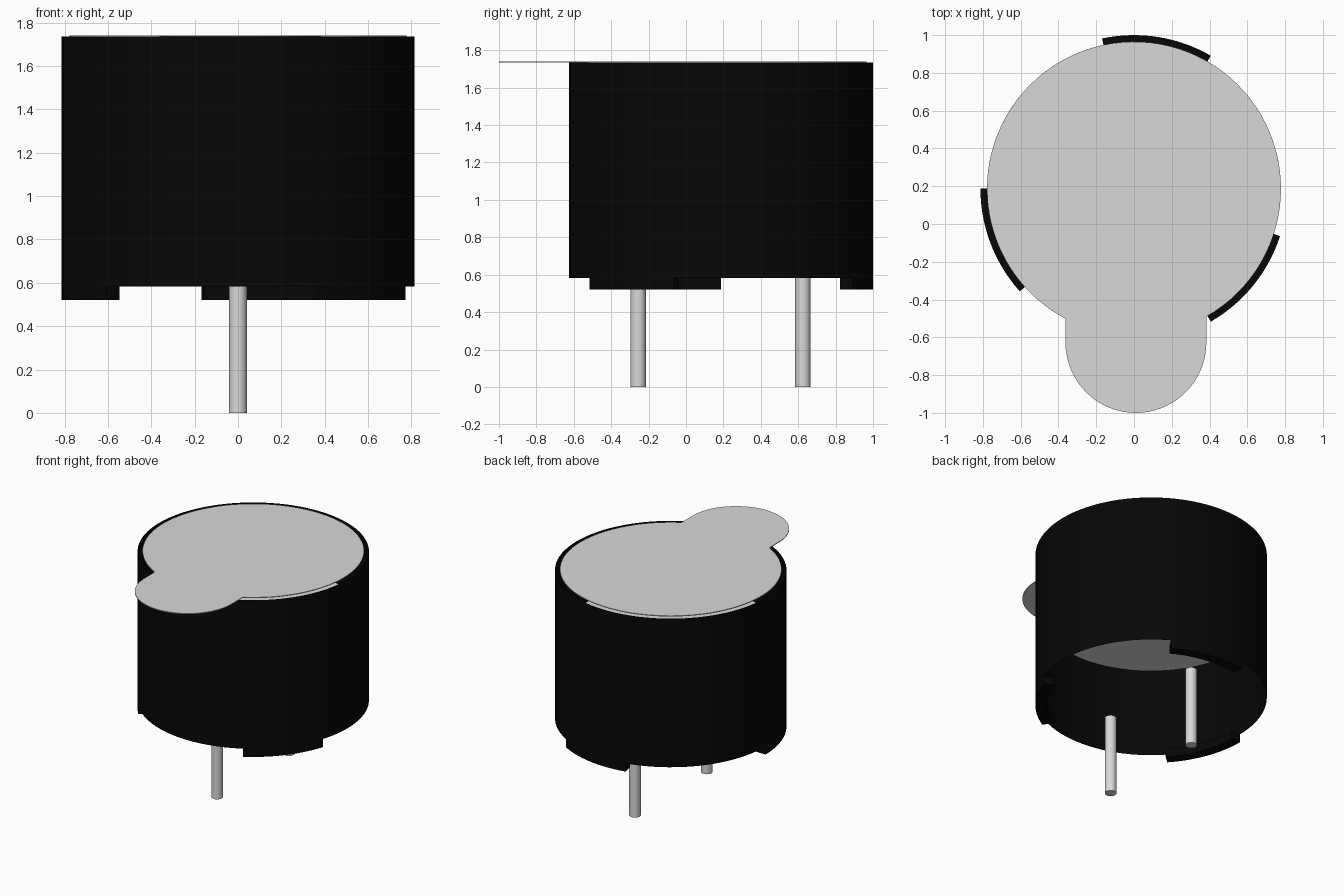
import bpy
import bmesh
import math
from mathutils import Matrix, Vector

cube = bpy.data.objects.get("Cube")
if cube:
    bpy.data.objects.remove(cube, do_unlink=True)

CY = 0.187                       # centre of the round case in y
R_CASE, R_SHEET, R_FOOT = 0.813, 0.778, 0.735
Z_FOOT, Z_BASE, Z_TOP, Z_LID = 0.52, 0.583, 1.735, 1.741


def material(name, value, roughness):
    m = bpy.data.materials.new(name)
    m.use_nodes = True
    m.diffuse_color = (value, value, value, 1)
    bsdf = m.node_tree.nodes["Principled BSDF"]
    bsdf.inputs["Base Color"].default_value = (value, value, value, 1)
    bsdf.inputs["Roughness"].default_value = roughness
    return m


black = material("black plastic", 0.002, 0.6)
grey = material("light grey", 0.69, 0.5)


def finish(name, bm, mat):
    mesh = bpy.data.meshes.new(name)
    bm.to_mesh(mesh)
    bm.free()
    mesh.materials.append(mat)
    ob = bpy.data.objects.new(name, mesh)
    bpy.context.collection.objects.link(ob)
    bpy.ops.object.select_all(action='DESELECT')
    ob.select_set(True)
    bpy.context.view_layer.objects.active = ob
    bpy.ops.object.shade_smooth_by_angle(angle=math.radians(35))


def arc(cx, cy, r, a0, a1, n):
    """Points along an arc, angles in degrees."""
    return [(cx + r * math.cos(math.radians(a0 + (a1 - a0) * i / n)),
             cy + r * math.sin(math.radians(a0 + (a1 - a0) * i / n)))
            for i in range(n + 1)]


def prism(name, outline, z0, z1, mat):
    """Closed solid from a flat counter-clockwise outline."""
    bm = bmesh.new()
    face = bm.faces.new([bm.verts.new((x, y, z0)) for x, y in outline])
    ext = bmesh.ops.extrude_face_region(bm, geom=[face], use_keep_orig=True)
    top = [v for v in ext["geom"] if isinstance(v, bmesh.types.BMVert)]
    bmesh.ops.translate(bm, verts=top, vec=Vector((0, 0, z1 - z0)))
    bmesh.ops.recalc_face_normals(bm, faces=bm.faces[:])
    finish(name, bm, mat)


def cylinder(name, y, r, z0, z1, mat, segments, caps=True):
    bm = bmesh.new()
    bmesh.ops.create_cone(bm, cap_ends=caps, segments=segments, radius1=r, radius2=r,
                          depth=z1 - z0,
                          matrix=Matrix.Translation((0, y, (z0 + z1) / 2)))
    finish(name, bm, mat)


# Round case: one thin wall, open at both ends
cylinder("case_wall", CY, R_CASE, Z_BASE, Z_TOP, black, 96, caps=False)

# Three curved feet, evenly spaced under the wall
for name, start in (("foot_back", 60), ("foot_right", 180), ("foot_left", 300)):
    outline = (arc(0, CY, R_CASE, start, start + 42, 14)
               + arc(0, CY, R_FOOT, start + 42, start, 14))
    prism(name, outline, Z_FOOT, Z_BASE, black)

# Cover sheet: large disc with a rounded pull tab at the front
TAB_X, TAB_Y, TAB_R = 0.01, -0.627, 0.373
a_right = math.degrees(-math.acos((TAB_X + TAB_R) / R_SHEET))
a_left = math.degrees(math.acos((TAB_X - TAB_R) / R_SHEET))
sheet = (arc(0, CY, R_SHEET, a_right, 360 - a_left, 80)
         + arc(TAB_X, TAB_Y, TAB_R, 180, 360, 40))
prism("cover_sheet", sheet, Z_TOP, Z_LID, grey)

# Sound disc inside the case
cylinder("inner_disc", CY, R_SHEET, 1.245, 1.25, grey, 96)

# Two contact pins
for name, y in (("pin_front", -0.255), ("pin_back", 0.625)):
    cylinder(name, y, 0.041, 0, 0.61, grey, 24)
